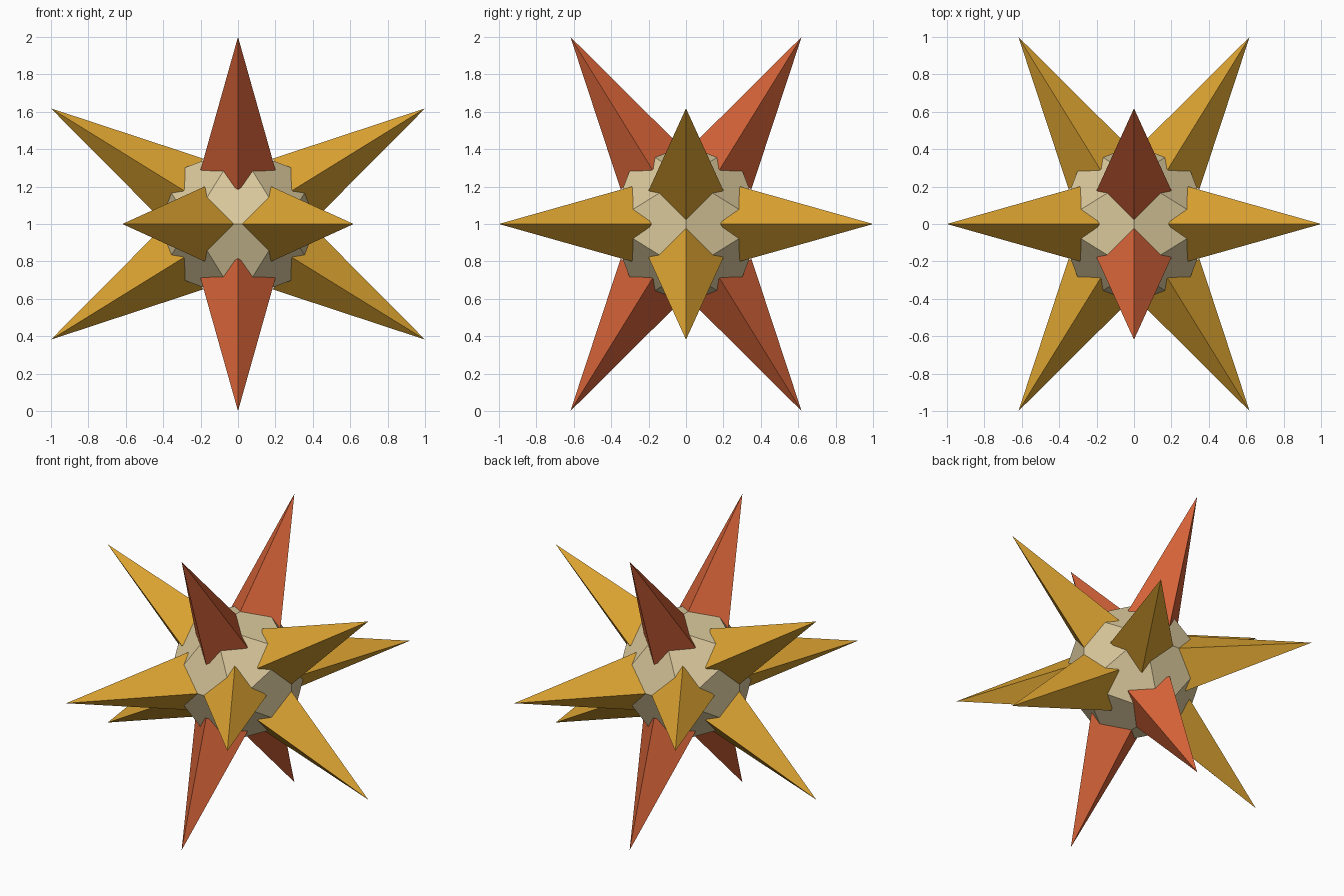
import bpy
import bmesh
from mathutils import Matrix, Vector

cube = bpy.data.objects.get("Cube")
if cube:
    bpy.data.objects.remove(cube, do_unlink=True)

CENTRE = Vector((0, 0, 1))
GOLDEN = 0.618
CORE_RADIUS = 0.482
SPIKE_BASE = 0.341    # distance from the centre to a spike's base
SPIKE_WIDTH = 0.2     # centre to corner of the square base


def material(name, colour):
    mat = bpy.data.materials.new(name)
    mat.use_nodes = True
    mat.diffuse_color = (*colour, 1)
    mat.node_tree.nodes["Principled BSDF"].inputs["Base Color"].default_value = (*colour, 1)
    return mat


def add_object(name, bm, mat):
    bmesh.ops.recalc_face_normals(bm, faces=bm.faces)
    mesh = bpy.data.meshes.new(name)
    bm.to_mesh(mesh)
    bm.free()
    mesh.materials.append(mat)
    obj = bpy.data.objects.new(name, mesh)
    obj.location = CENTRE
    bpy.context.collection.objects.link(obj)


cream = material("cream", (0.70, 0.58, 0.33))
gold = material("gold", (0.71, 0.365, 0.031))
rust = material("rust red", (0.67, 0.125, 0.04))

# Twelve spike tips, each with the axis its square base is aligned to
tips = []
for a in (-1, 1):
    for b in (-GOLDEN, GOLDEN):
        tips.append((Vector((b, a, 0)), Vector((0, 0, 1)), gold))
        tips.append((Vector((a, 0, b)), Vector((0, 1, 0)), gold))
        tips.append((Vector((0, b, a)), Vector((1, 0, 0)), rust))

# Twenty-sided core with a corner under every spike
bm = bmesh.new()
for tip, side, mat in tips:
    bm.verts.new(tip.normalized() * CORE_RADIUS)
bmesh.ops.convex_hull(bm, input=bm.verts)
add_object("core", bm, cream)

# Four-sided spikes
for i, (tip, side, mat) in enumerate(tips):
    out = tip.normalized()
    depth = tip.length - SPIKE_BASE
    turn = Matrix((side, out.cross(side), out)).transposed().to_4x4()
    place = Matrix.Translation(out * (SPIKE_BASE + depth / 2)) @ turn
    bm = bmesh.new()
    bmesh.ops.create_cone(bm, cap_ends=True, segments=4, radius1=SPIKE_WIDTH,
                          radius2=0, depth=depth, matrix=place)
    bmesh.ops.remove_doubles(bm, verts=bm.verts, dist=0.0001)
    add_object(f"spike_{i + 1}", bm, mat)
